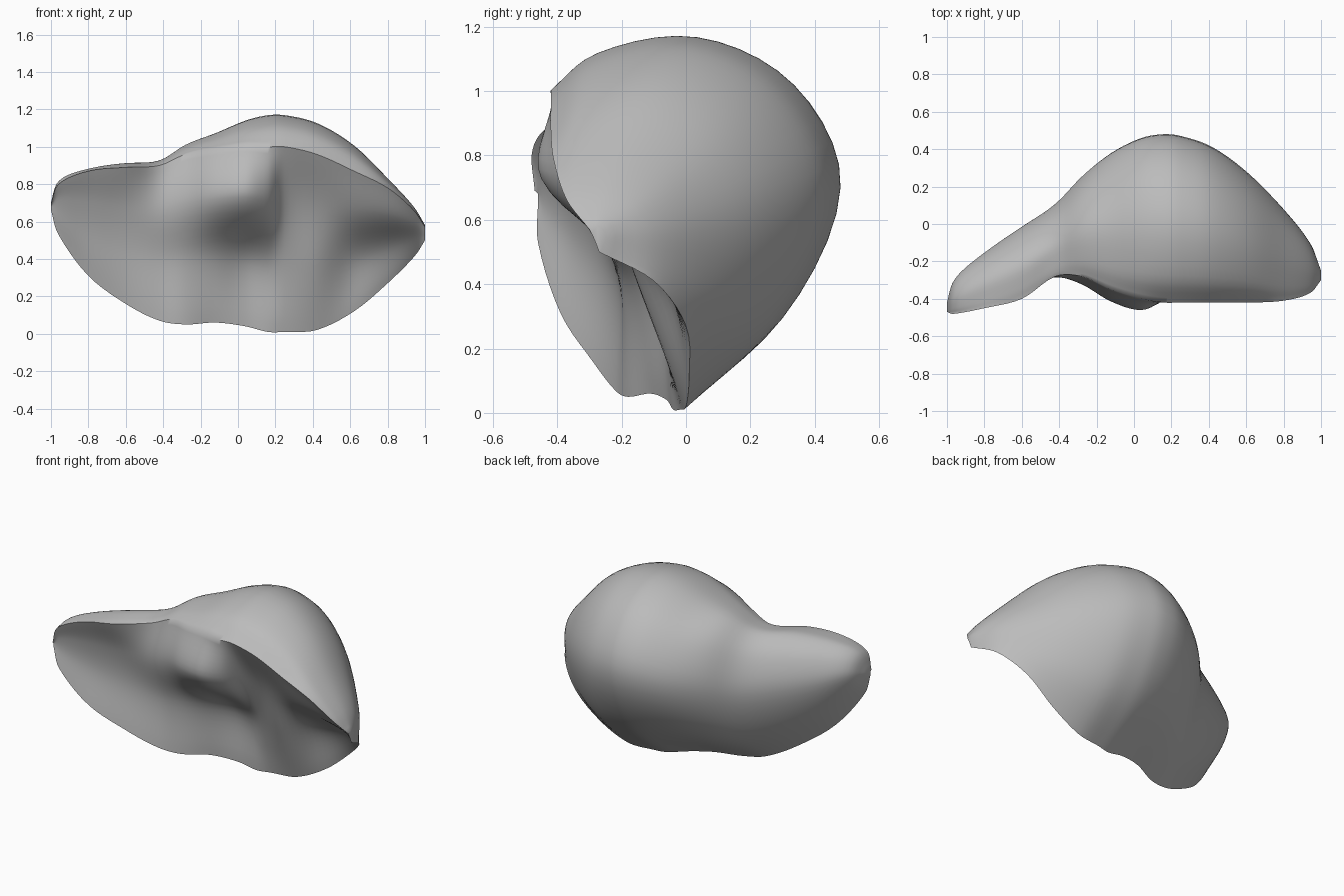
import bpy, bmesh
from mathutils import Vector

default = bpy.data.objects.get("Cube")
if default:
    bpy.data.objects.remove(default, do_unlink=True)

# Cross-sections along x, in hundredths:
# x, front rim (y, z), crest z, back y, bottom rim (y, z), hollow y (upper, lower)
STATIONS = [
    (-100, -47, 69, 70, -42, -46, 66, -46, -46),
    (-96, -48, 80, 82, -29, -46, 53, -45, -44),
    (-80, -45, 87, 88, -15, -39, 31, -38, -35),
    (-60, -40, 89, 91, -1, -29, 16, -31, -26),
    (-42, -28, 90, 92, 11, -22, 7, -28, -21),
    (-28, -28, 96, 101, 26, -18, 5, -32, -20),
    (-12, -35, 99, 107, 39, -11, 6, -41, -17),
    (4, -40, 101, 114, 47, -6, 4, -45, -11),
    (16, -42, 100, 117, 49, -4, 1, -38, -10),
    (25, -42, 100, 117, 48, -2, 1, -27, -12),
    (42, -42, 96, 113, 42, 0, 2, -26, -14),
    (62, -42, 87, 101, 27, 1, 12, -29, -7),
    (80, -41, 78, 83, 8, 0, 27, -31, -11),
    (94, -37, 66, 68, -10, -10, 41, -30, -20),
    (100, -30, 57, 58, -25, -27, 50, -29, -28),
]


def smooth_path(points, steps):
    """Spline samples through the points, with tangents weighted by spacing."""
    count = len(points)
    slopes = []
    for i in range(count):
        near = points[max(i - 1, 0):i + 2]
        length = sum((q - p).length for p, q in zip(near, near[1:]))
        slopes.append((near[-1] - near[0]) / max(length, 1e-6))
    path = []
    for i in range(count - 1):
        a, b = points[i], points[i + 1]
        span = (b - a).length
        for k in range(steps):
            t = k / steps
            s = 1 - t
            path.append(a * (s * s * (1 + 2 * t)) + b * (t * t * (1 + 2 * s))
                        + (slopes[i] * s - slopes[i + 1] * t) * (span * s * t))
    return path + [points[-1]]


def section(row):
    """Outer and hollow-side guide points of one cross-section."""
    x, rim_y, rim_z, crest, back_y, low_y, low_z, upper, lower = (v / 100 for v in row)
    rim, low = Vector((x, rim_y, rim_z)), Vector((x, low_y, low_z))
    top = Vector((x, (rim_y + back_y) / 2, crest))
    back = Vector((x, back_y, low_z + (crest - low_z) * 0.6))
    brow = Vector((x, rim_y + (top.y - rim_y) * 0.3, rim_z + (crest - rim_z) * 0.68))
    shoulder = Vector((x, top.y + (back_y - top.y) * 0.67, back.z + (crest - back.z) * 0.68))
    belly = Vector((x, low_y + (back_y - low_y) * 0.64, low_z + (back.z - low_z) * 0.4))
    hollow_low = rim.lerp(low, 0.62)
    hollow_low.y = lower
    hollow_up = rim.lerp(low, 0.29)
    hollow_up.y = upper
    return [rim, brow, top, shoulder, back, belly, low, hollow_low, hollow_up]


# Smooth the guide points lengthwise, then around each ring with two sharp rims
sections = [section(row) for row in STATIONS]
rails = [smooth_path(list(rail), 5) for rail in zip(*sections)]
bm = bmesh.new()
rings = []
for guide in zip(*rails):
    guide = list(guide)
    outer = smooth_path(guide[:7], 5)
    hollow = smooth_path(guide[6:] + guide[:1], 8)
    rings.append([bm.verts.new(p) for p in outer[:-1] + hollow[:-1]])

for a, b in zip(rings, rings[1:]):
    for i in range(len(a)):
        j = (i + 1) % len(a)
        bm.faces.new((a[i], a[j], b[j], b[i]))
for end in (rings[0], rings[-1]):
    bm.faces.new(end)
bmesh.ops.recalc_face_normals(bm, faces=bm.faces)

# Relax the rounded skin, leaving the rims, ends and hollow in place
skin = [v for ring in rings[1:-1] for v in ring[1:30]]
for _ in range(4):
    bmesh.ops.smooth_vert(bm, verts=skin, factor=0.5,
                          use_axis_x=True, use_axis_y=True, use_axis_z=True)

mesh = bpy.data.meshes.new("lobed_body")
bm.to_mesh(mesh)
bm.free()
body = bpy.data.objects.new("lobed_body", mesh)
bpy.context.collection.objects.link(body)

# Plain grey surface
grey = bpy.data.materials.new("neutral_grey")
grey.use_nodes = True
grey.diffuse_color = (0.5, 0.5, 0.5, 1)
grey.node_tree.nodes["Principled BSDF"].inputs["Base Color"].default_value = (0.5, 0.5, 0.5, 1)
mesh.materials.append(grey)

bpy.context.view_layer.objects.active = body
body.select_set(True)
bpy.ops.object.shade_smooth_by_angle(angle=0.9)
